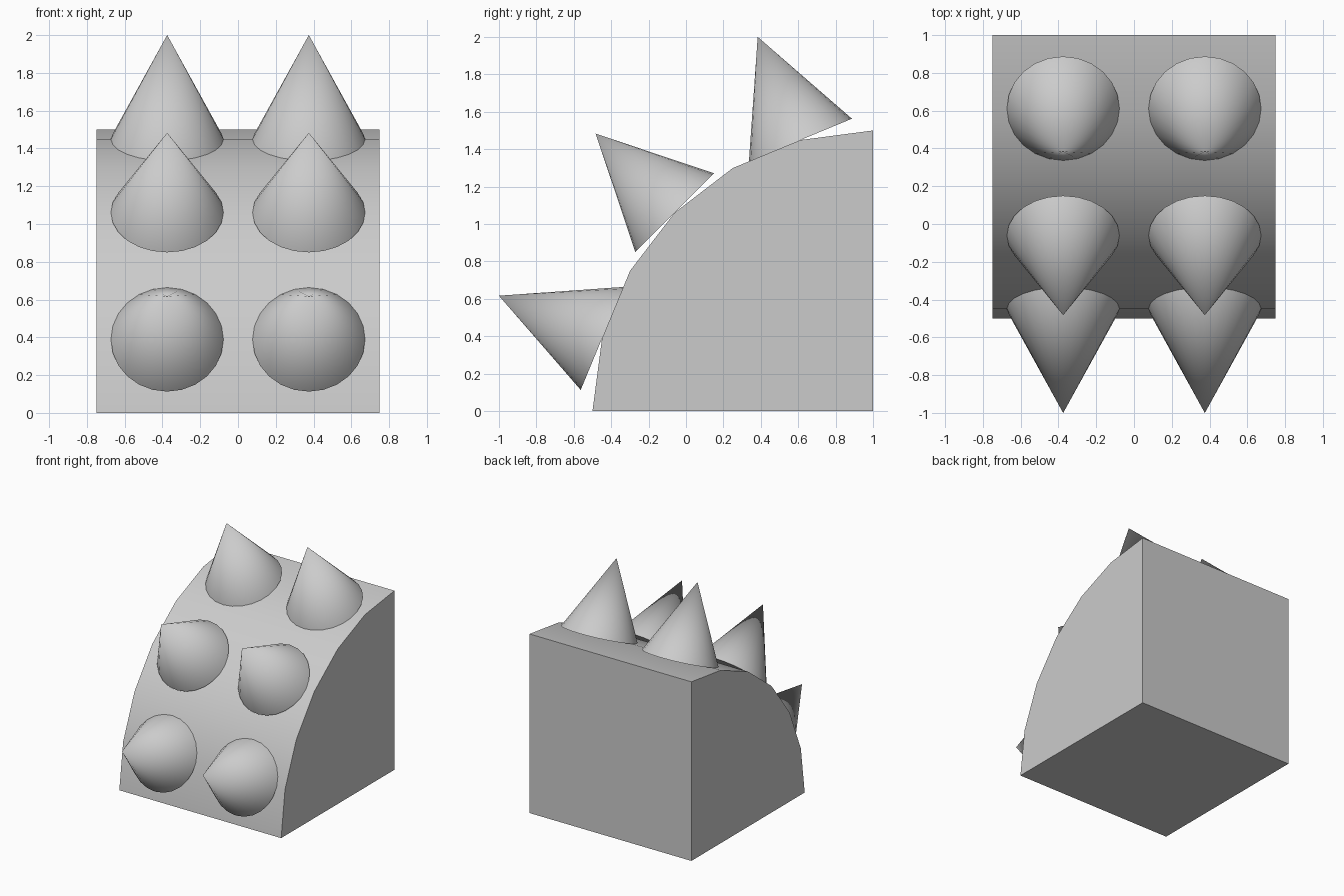
import bpy, bmesh
from math import sin, cos, radians
from mathutils import Matrix, Vector

if "Cube" in bpy.data.objects:
    bpy.data.objects.remove(bpy.data.objects["Cube"])

RADIUS = 1.5       # of the quarter-round block, about the axis y = 1, z = 0
HALF_WIDTH = 0.75
STEPS = 6

grey = bpy.data.materials.new("plain grey")
grey.use_nodes = True
colour = (0.6, 0.6, 0.6, 1)
grey.diffuse_color = colour
grey.node_tree.nodes["Principled BSDF"].inputs["Base Color"].default_value = colour


def arc_point(degrees, x):
    a = radians(degrees)
    return Vector((x, 1 - RADIUS * cos(a), RADIUS * sin(a)))


def finish(bm, name):
    bmesh.ops.recalc_face_normals(bm, faces=bm.faces)
    mesh = bpy.data.meshes.new(name)
    bm.to_mesh(mesh)
    bm.free()
    mesh.materials.append(grey)
    obj = bpy.data.objects.new(name, mesh)
    bpy.context.collection.objects.link(obj)
    bpy.ops.object.select_all(action='DESELECT')
    obj.select_set(True)
    bpy.context.view_layer.objects.active = obj
    bpy.ops.object.shade_smooth_by_angle(angle=radians(30))
    return obj


# Quarter-round block: side profile extruded across the width
bm = bmesh.new()
profile = [arc_point(90 * i / STEPS, -HALF_WIDTH) for i in range(STEPS + 1)]
profile.append(Vector((-HALF_WIDTH, 1, 0)))
side = bm.faces.new([bm.verts.new(p) for p in profile])
extruded = bmesh.ops.extrude_face_region(bm, geom=[side], use_keep_orig=True)
moved = [g for g in extruded["geom"] if isinstance(g, bmesh.types.BMVert)]
bmesh.ops.translate(bm, verts=moved, vec=(2 * HALF_WIDTH, 0, 0))
finish(bm, "quarter_round_block")

# Spikes: three rows of two, (row, place on the arc, tilt of the axis)
HEIGHT = 0.597
for row, place, tilt in (("lower", 15, 22.5), ("middle", 45, 45), ("upper", 75, 67.5)):
    for side_name, x in (("left", 0.375), ("right", -0.375)):
        bm = bmesh.new()
        bmesh.ops.create_cone(
            bm, cap_ends=True, segments=24, radius1=0.298, radius2=0, depth=HEIGHT,
            matrix=Matrix.Translation((0, 0, HEIGHT / 2)))
        bmesh.ops.remove_doubles(bm, verts=bm.verts, dist=0.0001)
        spike = finish(bm, f"{row}_{side_name}_spike")
        spike.location = arc_point(place, x)
        spike.rotation_euler = (radians(90 - tilt), 0, 0)
